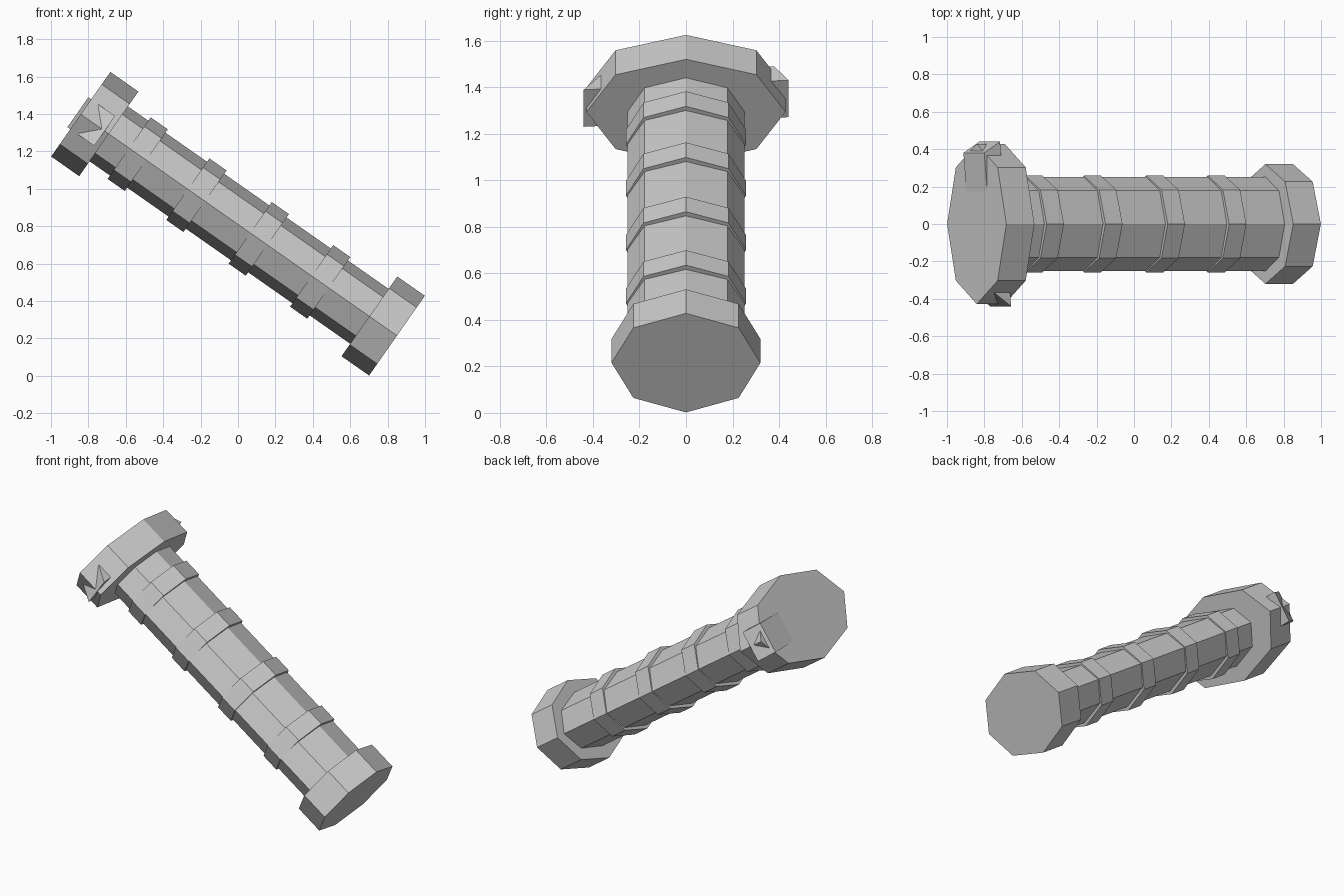
import bpy, bmesh
from math import radians, cos, sin, pi
from mathutils import Matrix

if "Cube" in bpy.data.objects:
    bpy.data.objects.remove(bpy.data.objects["Cube"])

# Local frame: z runs up the tilted axis, y is across, x is the thin direction
FRAME = Matrix.Translation((0.85, 0, 0.215)) @ Matrix.Rotation(radians(-55), 4, 'Y')


def prism(name, base, offset):
    """Extrude a closed loop of local points by an offset."""
    bm = bmesh.new()
    a = [bm.verts.new(p) for p in base]
    b = [bm.verts.new([p[i] + offset[i] for i in range(3)]) for p in base]
    bm.faces.new(a)
    bm.faces.new(b)
    n = len(a)
    for i in range(n):
        j = (i + 1) % n
        bm.faces.new((a[i], a[j], b[j], b[i]))
    bmesh.ops.recalc_face_normals(bm, faces=bm.faces)
    bm.transform(FRAME)
    me = bpy.data.meshes.new(name)
    bm.to_mesh(me)
    bm.free()
    ob = bpy.data.objects.new(name, me)
    bpy.context.collection.objects.link(ob)
    return ob


def octagon(name, rx, ry, z0, z1):
    loop = [(rx * cos(k * pi / 4), ry * sin(k * pi / 4), z0) for k in range(8)]
    return prism(name, loop, (0, 0, z1 - z0))


# Shaft with the two end caps
octagon("shaft", 0.179, 0.252, 0.1, 1.95)
octagon("bottom_cap", 0.26, 0.32, 0.0, 0.18)
octagon("top_cap", 0.276, 0.428, 1.881, 2.064)

# Raised bands around the shaft
for i, c in enumerate((0.501, 0.902, 1.309, 1.692)):
    octagon(f"band_{i + 1}", 0.201, 0.258, c - 0.056, c + 0.056)

# Slightly skewed bar passing through the top cap
bar = [(-0.097, -0.44, 1.908), (-0.097, 0.44, 1.98),
       (-0.097, 0.38, 2.083), (-0.097, -0.37, 2.014)]
prism("cross_bar", bar, (0.194, 0, 0))
